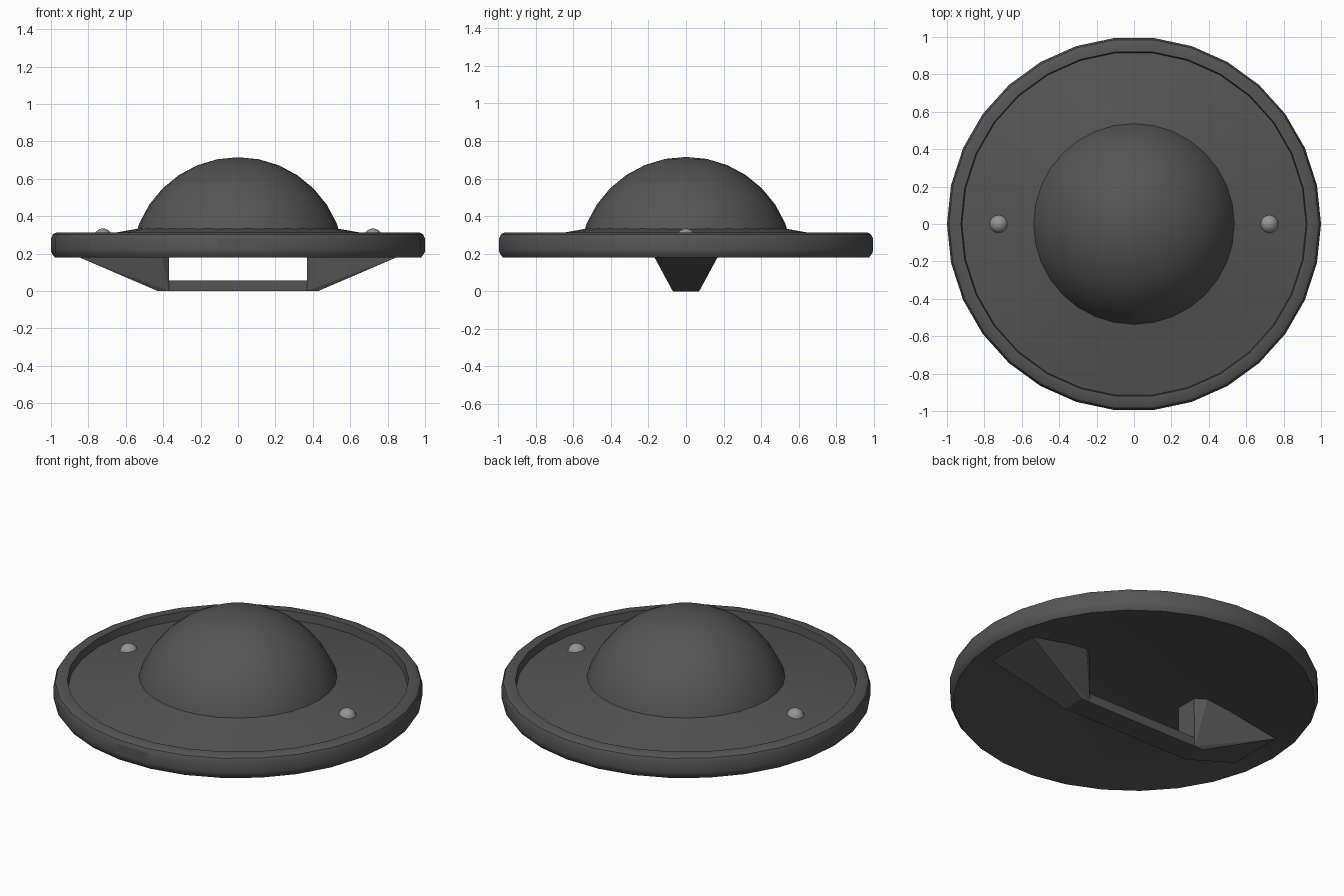
import bpy, bmesh, math

if "Cube" in bpy.data.objects:
    bpy.data.objects.remove(bpy.data.objects["Cube"])


def material(name, v):
    m = bpy.data.materials.new(name)
    m.diffuse_color = (v, v, v, 1)
    m.use_nodes = True
    m.node_tree.nodes["Principled BSDF"].inputs["Base Color"].default_value = m.diffuse_color
    return m


DARK = material("dark_grey", 0.09)
LIGHT = material("light_grey", 0.3)


def finish(name, bm, mat, angle=None):
    bmesh.ops.recalc_face_normals(bm, faces=bm.faces)
    me = bpy.data.meshes.new(name)
    bm.to_mesh(me)
    bm.free()
    ob = bpy.data.objects.new(name, me)
    bpy.context.collection.objects.link(ob)
    me.materials.append(mat)
    if angle:
        bpy.ops.object.select_all(action='DESELECT')
        ob.select_set(True)
        bpy.context.view_layer.objects.active = ob
        bpy.ops.object.shade_smooth_by_angle(angle=math.radians(angle))
    return ob


# Saucer body: lathed profile with a raised lip and a hollow, conical underside
profile = [(0, .30), (.43, .30), (.98, .18), (.998, .205), (1, .22), (1, .28),
           (.99, .302), (.973, .312), (.925, .312), (.92, .265),
           (.66, .311), (.54, .332), (.50, .34), (0, .34)]
bm = bmesh.new()
pts = [bm.verts.new((r, 0, z)) for r, z in profile]
edges = [bm.edges.new(p) for p in zip(pts, pts[1:])]
bmesh.ops.spin(bm, geom=pts + edges, cent=(0, 0, 0), axis=(0, 0, 1),
               angle=math.tau, steps=30, use_duplicate=False)
bmesh.ops.remove_doubles(bm, verts=bm.verts, dist=1e-4)
body = finish("saucer_body", bm, DARK, 35)
# Flat front panel on the rim
for p in body.data.polygons:
    if p.center.y < -.99 and abs(p.center.x) < .01 and .22 < p.center.z < .28:
        p.use_smooth = False

# Dome: sphere cut off just below the plate
bm = bmesh.new()
bmesh.ops.create_uvsphere(bm, u_segments=32, v_segments=16, radius=.571)
bmesh.ops.translate(bm, verts=bm.verts, vec=(0, 0, .144))
bmesh.ops.bisect_plane(bm, geom=bm.verts[:] + bm.edges[:] + bm.faces[:],
                       plane_co=(0, 0, .325), plane_no=(0, 0, -1), clear_outer=True)
finish("dome", bm, DARK, 40)

# Landing legs: tapered wedges mirrored left and right
half = [(.37, .07, 0), (.43, .07, 0), (.37, .065, .305), (.43, .11, .305), (.86, .17, .185)]
for side, name in ((1, "right_leg"), (-1, "left_leg")):
    bm = bmesh.new()
    for x, y, z in half:
        for s in (1, -1):
            bm.verts.new((x * side, y * s, z))
    bmesh.ops.convex_hull(bm, input=bm.verts)
    finish(name, bm, DARK)

# Skid bar joining the legs
bm = bmesh.new()
bmesh.ops.create_cube(bm, size=1)
bmesh.ops.scale(bm, verts=bm.verts, vec=(.74, .14, .055))
bmesh.ops.translate(bm, verts=bm.verts, vec=(0, 0, .0275))
finish("skid_bar", bm, DARK)

# Small round lamps on the plate
for side, name in ((1, "right_lamp"), (-1, "left_lamp")):
    bm = bmesh.new()
    bmesh.ops.create_uvsphere(bm, u_segments=20, v_segments=12, radius=.05)
    bmesh.ops.translate(bm, verts=bm.verts, vec=(.722 * side, 0, .284))
    finish(name, bm, LIGHT, 40)
